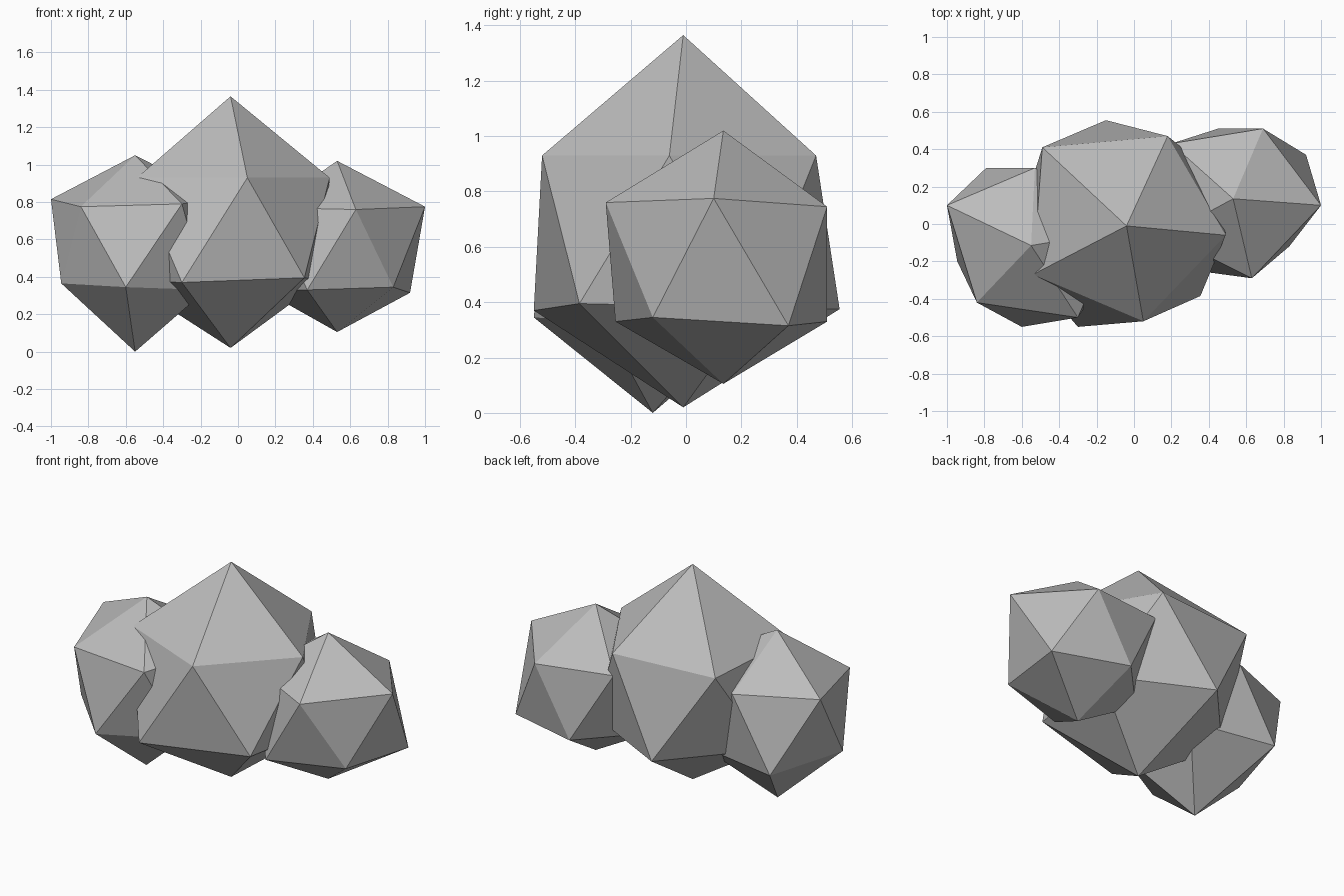
import bpy
import bmesh

# Remove the default cube
default_cube = bpy.data.objects.get("Cube")
if default_cube:
    bpy.data.objects.remove(default_cube, do_unlink=True)


def make_material(name, colour):
    material = bpy.data.materials.new(name)
    material.use_nodes = True
    material.diffuse_color = colour
    shader = next(n for n in material.node_tree.nodes if n.type == "BSDF_PRINCIPLED")
    shader.inputs["Base Color"].default_value = colour
    return material


def make_rock(name, material, top, bottom, upper_ring, lower_ring):
    """Irregular twenty-sided boulder: two poles and two staggered rings of five.
    Rings run counter-clockwise; each lower corner follows its upper corner."""
    bm = bmesh.new()
    top_vert = bm.verts.new(top)
    bottom_vert = bm.verts.new(bottom)
    upper = [bm.verts.new(point) for point in upper_ring]
    lower = [bm.verts.new(point) for point in lower_ring]
    count = len(upper)
    for i in range(count):
        following = (i + 1) % count
        bm.faces.new((top_vert, upper[i], upper[following]))
        bm.faces.new((upper[i], lower[i], upper[following]))
        bm.faces.new((lower[i], lower[following], upper[following]))
        bm.faces.new((bottom_vert, lower[following], lower[i]))
    bmesh.ops.recalc_face_normals(bm, faces=bm.faces[:])

    mesh = bpy.data.meshes.new(name)
    bm.to_mesh(mesh)
    bm.free()
    mesh.materials.append(material)
    rock = bpy.data.objects.new(name, mesh)
    bpy.context.collection.objects.link(rock)
    return rock


stone = make_material("stone grey", (0.5, 0.5, 0.5, 1.0))

# Large boulder in the middle
make_rock(
    "middle_rock", stone, (-.04, -.01, 1.365), (-.04, -.01, .02),
    [(.49, -.06, .93), (.18, .47, .93), (-.49, .41, .93),
     (-.54, -.27, .93), (.05, -.52, .93)],
    [(.45, .25, .38), (-.15, .555, .375), (-.6, .06, .38),
     (-.3, -.55, .37), (.355, -.385, .395)])

# Boulder on the -x side
make_rock(
    "right_rock", stone, (-.55, -.115, 1.05), (-.55, -.12, 0),
    [(-.1, -.04, .82), (-.53, .3, .8), (-1, .1, .815),
     (-.84, -.42, .775), (-.3, -.5, .79)],
    [(-.25, .2, .36), (-.79, .3, .36), (-.945, -.2, .365),
     (-.6, -.55, .345), (-.17, -.3, .33)])

# Smaller boulder on the +x side
make_rock(
    "left_rock", stone, (.53, .135, 1.02), (.53, .135, .105),
    [(1, .1, .775), (.69, .51, .745), (.2, .43, .77),
     (.17, -.06, .77), (.63, -.29, .76)],
    [(.92, .37, .315), (.45, .51, .33), (.13, .17, .33),
     (.37, -.255, .33), (.83, -.12, .345)])
